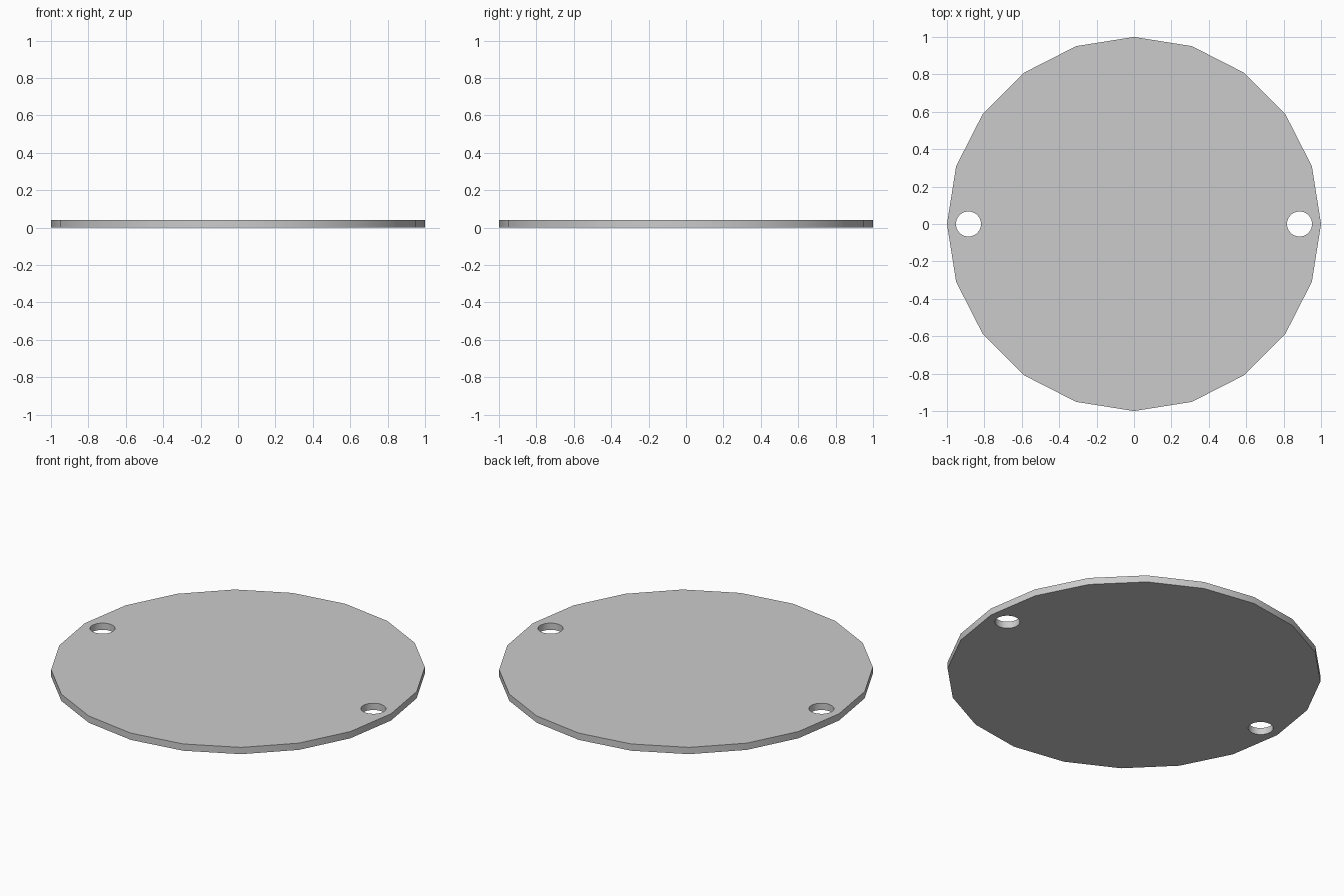
import bpy

if "Cube" in bpy.data.objects:
    bpy.data.objects.remove(bpy.data.objects["Cube"])

THICKNESS = 0.04
HOLE_X, HOLE_RADIUS = 0.885, 0.067


def cylinder(name, sides, radius, depth, x=0.0):
    bpy.ops.mesh.primitive_cylinder_add(
        vertices=sides, radius=radius, depth=depth, location=(x, 0, THICKNESS / 2))
    obj = bpy.context.object
    obj.name = name
    return obj


# Twenty-sided plate with corners on the x and y axes
plate = cylinder("round_plate", 20, 1.0, THICKNESS)

# Two round through-holes near the left and right rim
for side in (-1, 1):
    cutter = cylinder("hole_cutter", 32, HOLE_RADIUS, THICKNESS * 4, side * HOLE_X)
    cutter.hide_render = True
    bpy.context.view_layer.objects.active = plate
    cut = plate.modifiers.new("hole", 'BOOLEAN')
    cut.operation = 'DIFFERENCE'
    cut.solver = 'EXACT'
    cut.object = cutter
    bpy.ops.object.modifier_apply(modifier=cut.name)
    bpy.data.objects.remove(cutter, do_unlink=True)

# Smooth rim and hole walls, crisp edges to the flat faces
plate.select_set(True)
bpy.context.view_layer.objects.active = plate
bpy.ops.object.shade_smooth_by_angle()
